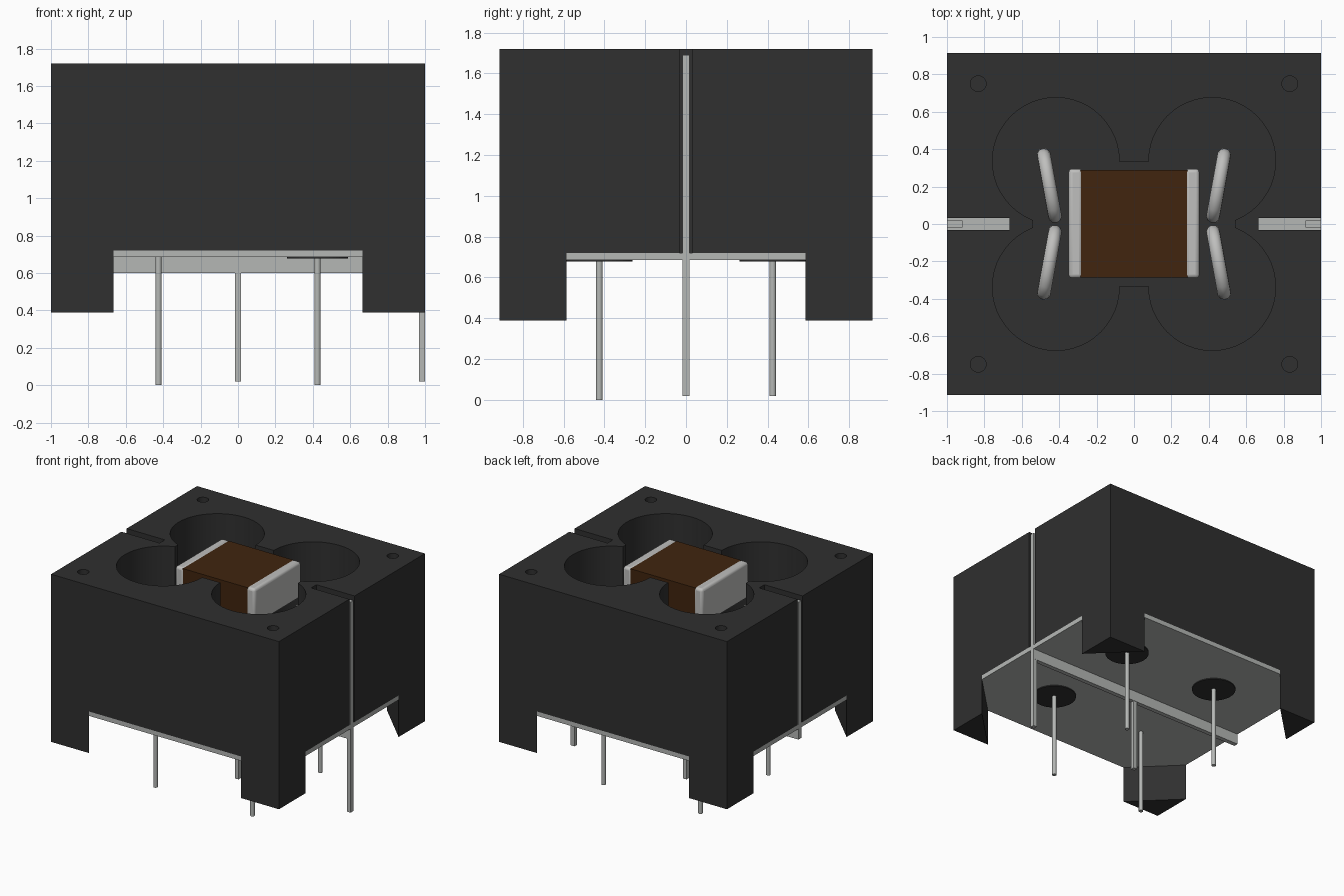
import bpy, bmesh, math
from mathutils import Vector

if "Cube" in bpy.data.objects:
    bpy.data.objects.remove(bpy.data.objects["Cube"])


def material(name, rgb):
    m = bpy.data.materials.new(name)
    m.diffuse_color = (*rgb, 1)
    m.use_nodes = True
    m.node_tree.nodes["Principled BSDF"].inputs["Base Color"].default_value = m.diffuse_color
    return m


BLACK = material("black plastic", (0.029, 0.029, 0.029))
METAL = material("tinned metal", (0.46, 0.475, 0.46))
TERM = material("bright terminal", (0.52, 0.52, 0.51))
BROWN = material("brown ceramic", (0.052, 0.018, 0.0045))


def prism(name, outline, z0, z1, mat):
    """Extrude a flat outline from z0 to z1."""
    bm = bmesh.new()
    face = bm.faces.new([bm.verts.new((x, y, z0)) for x, y in outline])
    ext = bmesh.ops.extrude_face_region(bm, geom=[face])
    for v in ext["geom"]:
        if isinstance(v, bmesh.types.BMVert):
            v.co.z = z1
    bmesh.ops.recalc_face_normals(bm, faces=bm.faces)
    me = bpy.data.meshes.new(name)
    bm.to_mesh(me)
    bm.free()
    me.materials.append(mat)
    ob = bpy.data.objects.new(name, me)
    bpy.context.collection.objects.link(ob)
    return ob


def box(name, x0, x1, y0, y1, z0, z1, mat):
    return prism(name, [(x0, y0), (x1, y0), (x1, y1), (x0, y1)], z0, z1, mat)


def disc(name, x, y, r, z0, z1, mat, n=48):
    pts = [(x + r * math.cos(2 * math.pi * i / n), y + r * math.sin(2 * math.pi * i / n))
           for i in range(n)]
    return prism(name, pts, z0, z1, mat)


def activate(ob):
    bpy.ops.object.select_all(action='DESELECT')
    ob.select_set(True)
    bpy.context.view_layer.objects.active = ob


def smooth(ob):
    activate(ob)
    bpy.ops.object.shade_smooth_by_angle(angle=math.radians(35))


def cut(ob, cutter):
    mod = ob.modifiers.new("cut", 'BOOLEAN')
    mod.operation = 'DIFFERENCE'
    mod.solver = 'EXACT'
    mod.object = cutter
    activate(ob)
    bpy.ops.object.modifier_apply(modifier=mod.name)
    bpy.data.objects.remove(cutter)


def bevel(ob, width):
    mod = ob.modifiers.new("bevel", 'BEVEL')
    mod.width = width
    mod.segments = 3


W, D, TOP, BASE, FLOOR = 1.0, 0.915, 1.72, 0.72, 1.0
CX, CY = 0.665, 0.585
SIGNS = [(sx, sy) for sx in (-1, 1) for sy in (-1, 1)]

# Housing block with clover cavity, corner dimples and side slots
housing = box("housing", -W, W, -D, D, BASE, TOP, BLACK)
cut(housing, box("cutter_centre", -0.54, 0.54, -0.335, 0.335, FLOOR, 2, BLACK))
for sx, sy in SIGNS:
    cut(housing, disc("cutter_well", sx * 0.418, sy * 0.337, 0.339, FLOOR, 2, BLACK))
    cut(housing, disc("cutter_dimple", sx * 0.833, sy * 0.75, 0.042, TOP - 0.08, 2, BLACK, 24))
for s in (-1, 1):
    a, b = sorted((s * CX, s * 1.2))
    cut(housing, box("cutter_slot", a, b, -0.033, 0.033, 0.5, 2, BLACK))
smooth(housing)

# Triangular corner feet
for sx, sy in SIGNS:
    prism("corner_foot", [(sx * W, sy * D), (sx * CX, sy * D), (sx * W, sy * CY)],
          0.39, BASE, BLACK)

# Octagonal ground plate, keel rib and end fins
prism("ground_plate", [(-CX, -D), (CX, -D), (W, -CY), (W, CY), (CX, D), (-CX, D),
                       (-W, CY), (-W, -CY)], 0.685, BASE, METAL)
box("keel_rib", -W, W, -0.018, 0.018, 0.60, 0.685, METAL)
for s in (-1, 1):
    a, b = sorted((s * 0.917, s * W))
    box("end_fin", a, b, -0.018, 0.018, BASE, 1.69, METAL)

# Pins: four corners, centre and right end
P = 0.425
for sx, sy in SIGNS:
    pin = disc("corner_pin", sx * P, sy * P, 0.017, 0.0 if sy < 0 else 0.02, 0.69, METAL, 16)
    smooth(pin)
    if (sx, sy) != (-1, -1):
        disc("pin_insulator", sx * P, sy * P, 0.163, 0.678, 0.69, BLACK)
box("centre_pin", -0.016, 0.016, -0.016, 0.016, 0.02, 0.60, METAL)
box("end_pin", 0.967, W, -0.017, 0.017, 0.02, 0.60, METAL)

# Chip capacitor: ceramic core with two rounded terminals
box("chip_core", -0.285, 0.285, -0.286, 0.29, 1.44, 1.716, BROWN)
for s in (-1, 1):
    a, b = sorted((s * 0.275, s * 0.35))
    cap = box("chip_terminal", a, b, -0.29, 0.295, 1.435, TOP, TERM)
    bevel(cap, 0.02)
    smooth(cap)

# Bent wire arches beside the chip
for sx, sy in SIGNS:
    inner, outer = Vector((0.423, 0.042, 0)), Vector((0.482, 0.368, 0))
    path = [inner + Vector((0, 0, FLOOR))]
    for i in range(9):
        t = math.pi * i / 8
        p = inner.lerp(outer, 0.5 - 0.5 * math.cos(t))
        p.z = 1.34 + 0.09 * math.sin(t)
        path.append(p)
    path.append(outer + Vector((0, 0, FLOOR)))
    cu = bpy.data.curves.new("wire_arch", 'CURVE')
    cu.dimensions = '3D'
    cu.bevel_depth = 0.037
    cu.bevel_resolution = 3
    sp = cu.splines.new('POLY')
    sp.points.add(len(path) - 1)
    for q, p in zip(sp.points, path):
        q.co = (sx * p.x, sy * p.y, p.z, 1)
    sp.use_smooth = True
    cu.materials.append(TERM)
    bpy.context.collection.objects.link(bpy.data.objects.new("wire_arch", cu))
